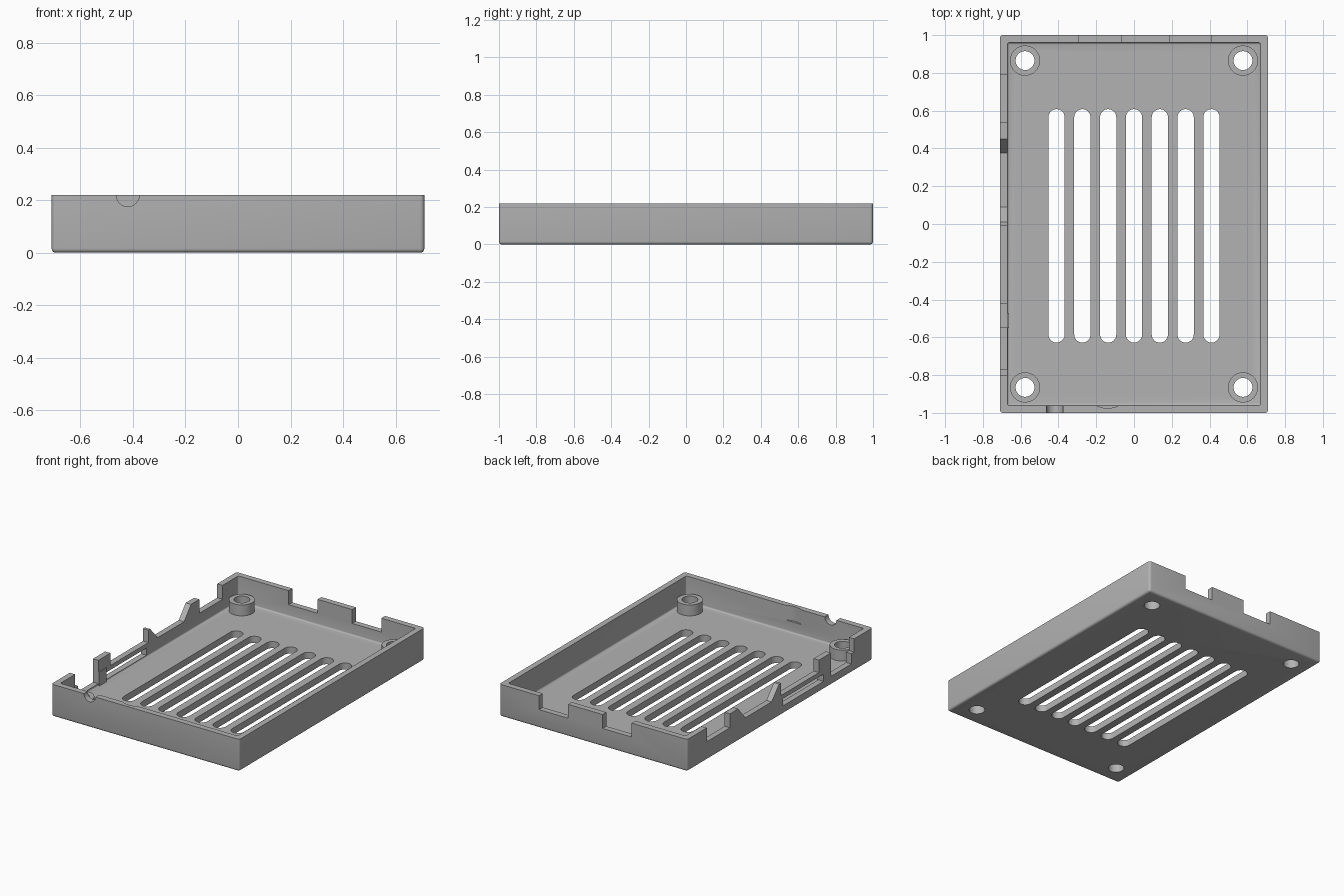
import bpy, bmesh, math

if "Cube" in bpy.data.objects:
    bpy.data.objects.remove(bpy.data.objects["Cube"])

HX, HY, TOP = 0.71, 1.0, 0.22
WALL, FLOOR = 0.04, 0.045
OVER = TOP + 0.1

grey = bpy.data.materials.new("plain grey")
grey.use_nodes = True
grey.diffuse_color = (0.45, 0.45, 0.45, 1)
grey.node_tree.nodes["Principled BSDF"].inputs["Base Color"].default_value = grey.diffuse_color


def make_object(name, bm):
    bmesh.ops.recalc_face_normals(bm, faces=bm.faces)
    mesh = bpy.data.meshes.new(name)
    bm.to_mesh(mesh)
    bm.free()
    mesh.materials.append(grey)
    obj = bpy.data.objects.new(name, mesh)
    bpy.context.collection.objects.link(obj)
    return obj


def prism(name, outline, start, end, axis="z"):
    """Extrude a 2D outline along an axis; outline is (x, y), (y, z) or (x, z)."""
    place = {"x": lambda a, b, c: (c, a, b),
             "y": lambda a, b, c: (a, c, b),
             "z": lambda a, b, c: (a, b, c)}[axis]
    bm = bmesh.new()
    face = bm.faces.new([bm.verts.new(place(a, b, start)) for a, b in outline])
    side = bmesh.ops.extrude_face_region(bm, geom=[face])["geom"]
    moved = [v for v in side if isinstance(v, bmesh.types.BMVert)]
    bmesh.ops.translate(bm, verts=moved, vec=place(0, 0, end - start))
    return make_object(name, bm)


def rect(a0, a1, b0, b1):
    return [(a0, b0), (a1, b0), (a1, b1), (a0, b1)]


def arc(cx, cy, r, start=0, sweep=360, n=32):
    steps = n if sweep == 360 else n + 1
    angles = [math.radians(start + sweep * i / n) for i in range(steps)]
    return [(cx + r * math.cos(t), cy + r * math.sin(t)) for t in angles]


def rounded_box(name, hx, hy, z0, z1, radius):
    """Box with rounded edges except around its top."""
    obj = prism(name, rect(-hx, hx, -hy, hy), z0, z1)
    bm = bmesh.new()
    bm.from_mesh(obj.data)
    edges = [e for e in bm.edges if min(v.co.z for v in e.verts) < z1 - 0.001]
    bmesh.ops.bevel(bm, geom=edges, offset=radius, segments=4, profile=0.5, affect='EDGES')
    bm.to_mesh(obj.data)
    bm.free()
    return obj


def cut(target, cutter):
    mod = target.modifiers.new("cut", 'BOOLEAN')
    mod.operation, mod.solver, mod.object = 'DIFFERENCE', 'EXACT', cutter
    bpy.context.view_layer.objects.active = target
    bpy.ops.object.modifier_apply(modifier=mod.name)
    bpy.data.objects.remove(cutter)


def smooth(obj):
    bpy.ops.object.select_all(action='DESELECT')
    obj.select_set(True)
    bpy.context.view_layer.objects.active = obj
    bpy.ops.object.shade_smooth_by_angle(angle=math.radians(35))


# Open tray with a rounded lower edge
tray = rounded_box("tray", HX, HY, 0, TOP, 0.016)
cut(tray, rounded_box("cavity", HX - WALL, HY - WALL, FLOOR, OVER, 0.01))

# Vent slots in the floor
for i in range(-3, 4):
    x = i * 0.1367
    outline = arc(x, 0.565, 0.043, 0, 180, 16) + arc(x, -0.585, 0.043, 180, 180, 16)
    cut(tray, prism("slot", outline, -0.1, 0.1))

# Back wall notches
for x0, x1 in ((-0.29, -0.07), (0.19, 0.41)):
    cut(tray, prism("notch", rect(x0, x1, 0.125, OVER), HY - 0.055, HY + 0.1, "y"))

# Side wall cutouts, as (y, z) outlines
side_cutouts = [
    rect(0.54, 0.79, 0.125, OVER),
    [(0.375, 0.13), (0.45, TOP), (0.45, OVER), (0.01, OVER), (0.01, TOP), (0.09, 0.13)],
    rect(-0.42, -0.01, 0.135, OVER),
    rect(-0.47, -0.03, 0.056, 0.105),
    [(-0.80, 0.13), (-0.77, 0.13), (-0.77, 0.06), (-0.55, 0.06), (-0.55, OVER), (-0.80, OVER)],
]
for outline in side_cutouts:
    cut(tray, prism("side_cutout", outline, -HX - 0.1, -HX + 0.055, "x"))

# Cable notch and shallow inner recess in the front wall
cut(tray, prism("cable_notch", arc(-0.42, TOP, 0.044), -HY - 0.1, -HY + 0.055, "y"))
cut(tray, prism("recess", arc(-0.14, -0.842, 0.133, n=64), 0.12, OVER))

# Screw standoffs with holes through the floor
for sx in (-1, 1):
    for sy in (-1, 1):
        x, y = sx * 0.577, sy * 0.865
        cut(tray, prism("hole", arc(x, y, 0.05), -0.1, 0.1))
        post = prism("standoff", arc(x, y, 0.08), FLOOR - 0.01, 0.12)
        cut(post, prism("hole", arc(x, y, 0.05), -0.1, OVER))
        smooth(post)
smooth(tray)

# Thickened support on the side wall
prism("side_support", rect(-HX + WALL - 0.005, -HX + WALL + 0.007, -0.55, -0.47), FLOOR - 0.005, TOP - 0.08)
